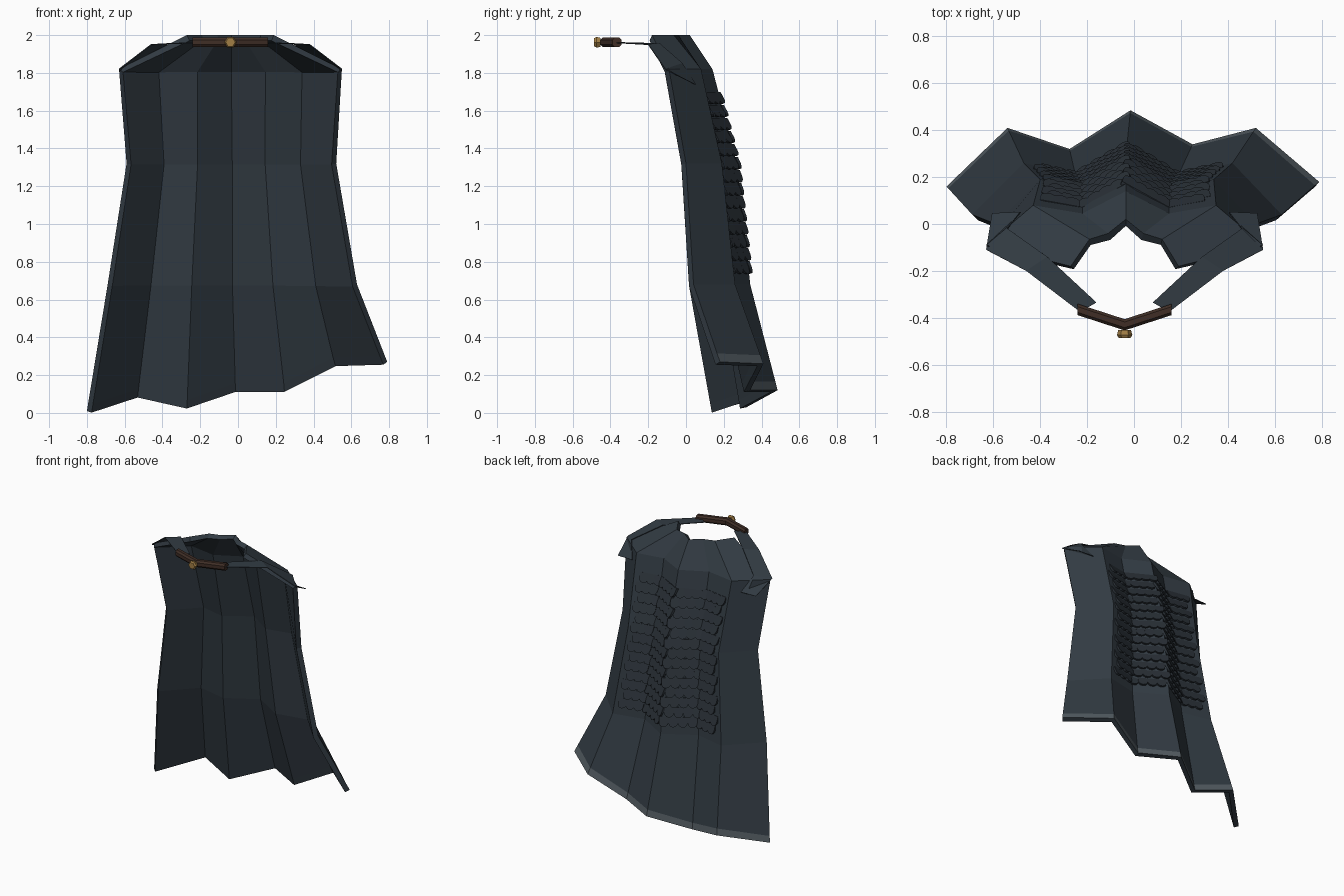
import bpy, bmesh, math
from mathutils import Vector

if "Cube" in bpy.data.objects:
    bpy.data.objects.remove(bpy.data.objects["Cube"])

CX = -0.04  # centre line of the collar


def material(name, rgb):
    m = bpy.data.materials.new(name)
    m.diffuse_color = (*rgb, 1)
    m.use_nodes = True
    m.node_tree.nodes["Principled BSDF"].inputs["Base Color"].default_value = m.diffuse_color
    return m


CLOTH = material("cloth", (0.032, 0.044, 0.056))
HEM = material("hem", (0.085, 0.105, 0.12))
SCALE = material("scale", (0.022, 0.029, 0.037))
LEATHER = material("leather", (0.05, 0.027, 0.019))
GOLD = material("gold", (0.36, 0.21, 0.06))


def make(name, verts, faces, *mats):
    me = bpy.data.meshes.new(name)
    me.from_pydata([tuple(v) for v in verts], [], faces)
    ob = bpy.data.objects.new(name, me)
    bpy.context.collection.objects.link(ob)
    for m in mats:
        me.materials.append(m)
    return ob


def grid_faces(rows, cols):
    return [(i * cols + j, i * cols + j + 1, (i + 1) * cols + j + 1, (i + 1) * cols + j)
            for i in range(rows - 1) for j in range(cols - 1)]


def row(xs, ys, zs):
    return [Vector(p) for p in zip(xs, ys, zs)]


# Pleated cape: seven folds, rows from neck to uneven hem
rows = [
    row((-.27, -.19, -.11, -.035, .04, .12, .19), (-.18, -.065, -.04, .02, -.04, -.065, -.18), [2.0] * 7),
    row((-.63, -.43, -.22, -.035, .15, .35, .55), (-.09, .08, .045, .14, .045, .08, -.09), [1.82] * 7),
    row((-.59, -.40, -.22, -.03, .15, .34, .52), (0, .19, .15, .27, .15, .19, 0), [1.32] * 7),
    row((-.69, -.47, -.25, -.03, .19, .42, .63), (.04, .26, .21, .34, .21, .26, .04), [.68] * 7),
    row((-.80, -.54, -.275, -.015, .25, .52, .79), (.16, .41, .32, .485, .34, .41, .18),
        (.01, .09, .03, .12, .12, .26, .27)),
]
band = [a.lerp(b, 1 - 0.045 / (a.z - b.z)) for a, b in zip(rows[3], rows[4])]
cape_rows = rows[:4] + [band, rows[4]]
cape = make("cape", [p for r in cape_rows for p in r], grid_faces(6, 7), CLOTH, HEM)
for poly in cape.data.polygons[-6:]:
    poly.material_index = 1
sol = cape.modifiers.new("thickness", 'SOLIDIFY')
sol.thickness = 0.035
sol.offset = -1
sol.material_offset = -1
sol.material_offset_rim = -1


def cape_point(u, z):
    for a, b in zip(rows[1:3], rows[2:4]):
        if z >= b[0].z or b is rows[3]:
            t = (a[0].z - z) / (a[0].z - b[0].z)
            j = min(int(u), 5)
            return a[j].lerp(b[j], t).lerp(a[j + 1].lerp(b[j + 1], t), u - j)


# Overlapping rounded scales on the back of the cape
verts, faces = [], []
R, ROWS, COLS = 0.033, 14, 14
outline = [(R, 0.035), (-R, 0.035)] + [
    (R * math.cos(math.pi + k * math.pi / 6), R * math.sin(math.pi + k * math.pi / 6)) for k in range(7)]
n = len(outline)
for i in range(ROWS):
    z = 1.665 - i * 0.069
    for j in range(COLS):
        u = 1.2 + 3.6 * (j + 0.25 + 0.5 * (i % 2)) / COLS
        p = cape_point(u, z)
        side = (cape_point(u + .05, z) - cape_point(u - .05, z)).normalized()
        up = (cape_point(u, z + .02) - cape_point(u, z - .02)).normalized()
        out = up.cross(side).normalized()
        if out.y < 0:
            out = -out
        base = len(verts)
        for depth in (0, -0.016):
            for a, b in outline:
                lift = 0.012 - 0.3 * b + depth
                verts.append(p + side * a + up * b + out * lift)
        faces.append([base + k for k in range(n)])
        faces.append([base + n + k for k in reversed(range(n))])
        faces += [[base + k, base + n + k, base + n + (k + 1) % n, base + (k + 1) % n] for k in range(n)]
scales = make("back_scales", verts, faces, SCALE)
bm = bmesh.new()
bm.from_mesh(scales.data)
bmesh.ops.recalc_face_normals(bm, faces=bm.faces)
bm.to_mesh(scales.data)
bm.free()

# Flat straps from clasp over each shoulder, ending in a flap
strap = [(-.23, -.375, 1.96), (-.16, -.335, 1.96),
         (-.46, -.20, 1.95), (-.37, -.14, 1.955),
         (-.63, -.11, 1.82), (-.54, -.02, 1.85),
         (-.605, .045, 1.74), (-.485, .05, 1.74)]
for side_name, s in (("left", 1), ("right", -1)):
    ob = make(side_name + "_shoulder_strap", [(CX + s * (x - CX), y, z) for x, y, z in strap],
              grid_faces(4, 2), CLOTH)
    th = ob.modifiers.new("thickness", 'SOLIDIFY')
    th.thickness = 0.005
    th.offset = 0

# Bent leather clasp bar with an eight-sided section
section = [(-.024, -.012), (-.024, .012), (-.012, .025), (.012, .025),
           (.024, .012), (.024, -.012), (.012, -.025), (-.012, -.025)]
verts = [(x, y + a, 1.962 + b) for x, y in ((CX - .2, -.365), (CX, -.43), (CX + .2, -.365)) for a, b in section]
faces = [(i * 8 + k, i * 8 + (k + 1) % 8, i * 8 + 8 + (k + 1) % 8, i * 8 + 8 + k)
         for i in range(2) for k in range(8)]
faces += [tuple(reversed(range(8))), tuple(range(16, 24))]
make("clasp_bar", verts, faces, LEATHER)


# Hexagonal gold stud on the clasp
def stud(name, y, depth, r_back, r_front):
    bpy.ops.mesh.primitive_cone_add(vertices=6, radius1=r_back, radius2=r_front, depth=depth,
                                    location=(CX, y, 1.962), rotation=(math.pi / 2, math.pi / 6, 0))
    bpy.context.object.name = name
    bpy.context.object.data.materials.append(GOLD)


stud("clasp_stud_base", -0.463, 0.022, 0.027, 0.033)
stud("clasp_stud_cap", -0.48, 0.014, 0.033, 0.025)
